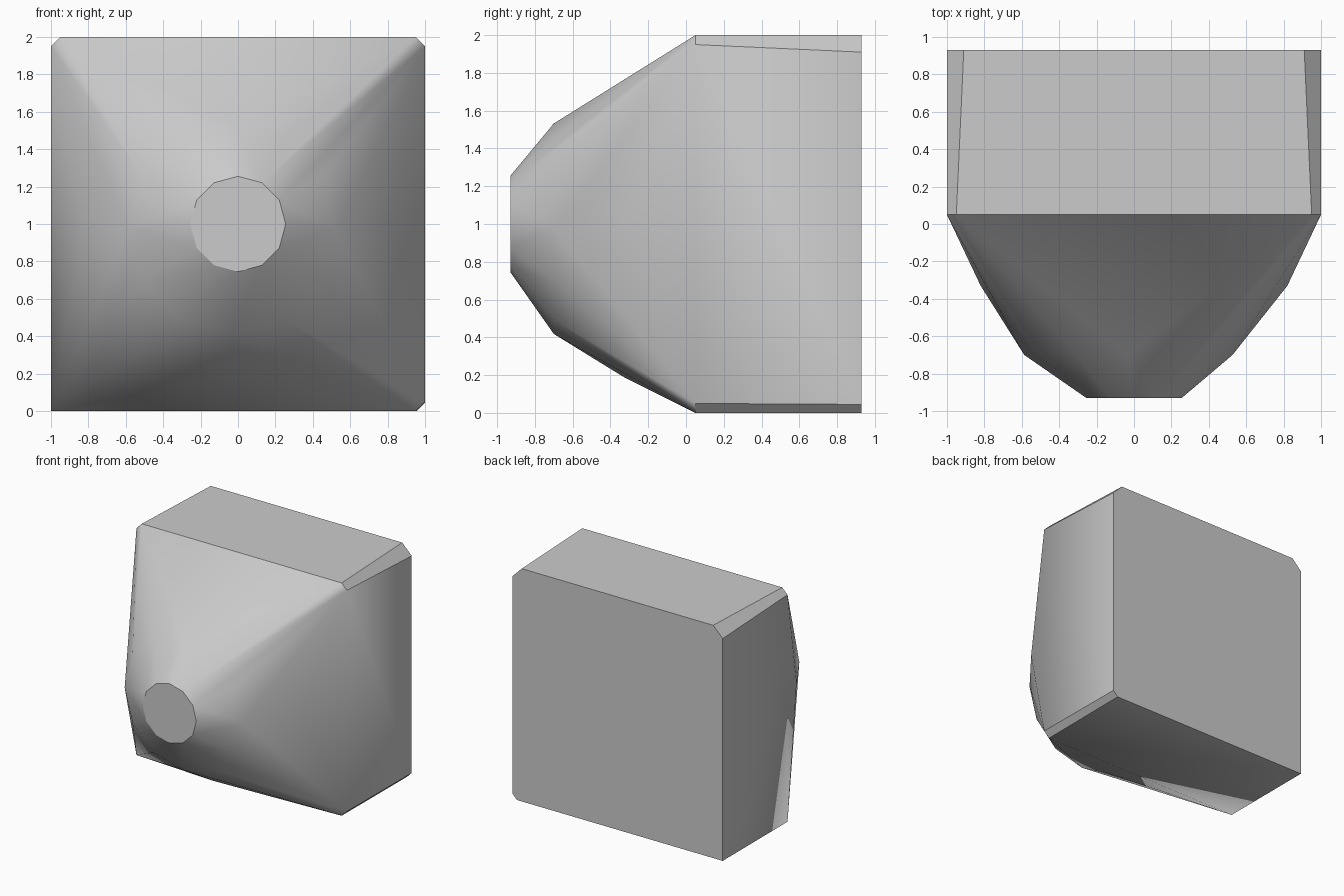
import bpy, bmesh
from math import cos, sin, tau, radians

cube = bpy.data.objects.get("Cube")
if cube:
    bpy.data.objects.remove(cube, do_unlink=True)

# Single grey material
GREY = (0.6, 0.6, 0.6, 1.0)
grey = bpy.data.materials.new("plain grey")
grey.use_nodes = True
grey.diffuse_color = GREY
grey.node_tree.nodes["Principled BSDF"].inputs["Base Color"].default_value = GREY


def ring(y, cx, cz, radius, sides=12):
    """Circle of points facing the front."""
    return [(cx + radius * cos(tau * i / sides), y, cz + radius * sin(tau * i / sides))
            for i in range(sides)]


def square(y, top_left, top_right, bottom_left):
    """Square outline with three clipped corners and one sharp one."""
    points = [(-1, y, 0)]
    for sx, sz, cut in ((1, 1, top_left), (-1, 1, top_right), (1, -1, bottom_left)):
        points += [(sx * (1 - cut), y, 1 + sz), (sx, y, 1 + sz * (1 - cut))]
    return points


# Block outlines at the back and at the shoulder
points = square(0.93, 0.09, 0.09, 0.045) + square(0.05, 0.05, 0.05, 0.05)
# Tapering nose: bulge, rounded ring and flat tip
points += [(0.82, -0.33, 1), (-0.82, -0.33, 1), (0, -0.33, 0.19)]
points += ring(-0.70, -0.03, 0.975, 0.557)
points += ring(-0.93, 0, 1.0, 0.255)

# Wrap the outlines in one convex skin
bm = bmesh.new()
for p in points:
    bm.verts.new(p)
bmesh.ops.convex_hull(bm, input=bm.verts[:])
bmesh.ops.delete(bm, geom=[v for v in bm.verts if not v.link_faces], context='VERTS')
bmesh.ops.dissolve_limit(bm, angle_limit=radians(0.5), verts=bm.verts[:], edges=bm.edges[:])
bmesh.ops.recalc_face_normals(bm, faces=bm.faces[:])
mesh = bpy.data.meshes.new("tapered_block")
bm.to_mesh(mesh)
bm.free()
mesh.materials.append(grey)
block = bpy.data.objects.new("tapered_block", mesh)
bpy.context.collection.objects.link(block)

# Smooth nose with crisp block edges
bpy.ops.object.select_all(action='DESELECT')
block.select_set(True)
bpy.context.view_layer.objects.active = block
bpy.ops.object.shade_smooth_by_angle(angle=radians(30))
